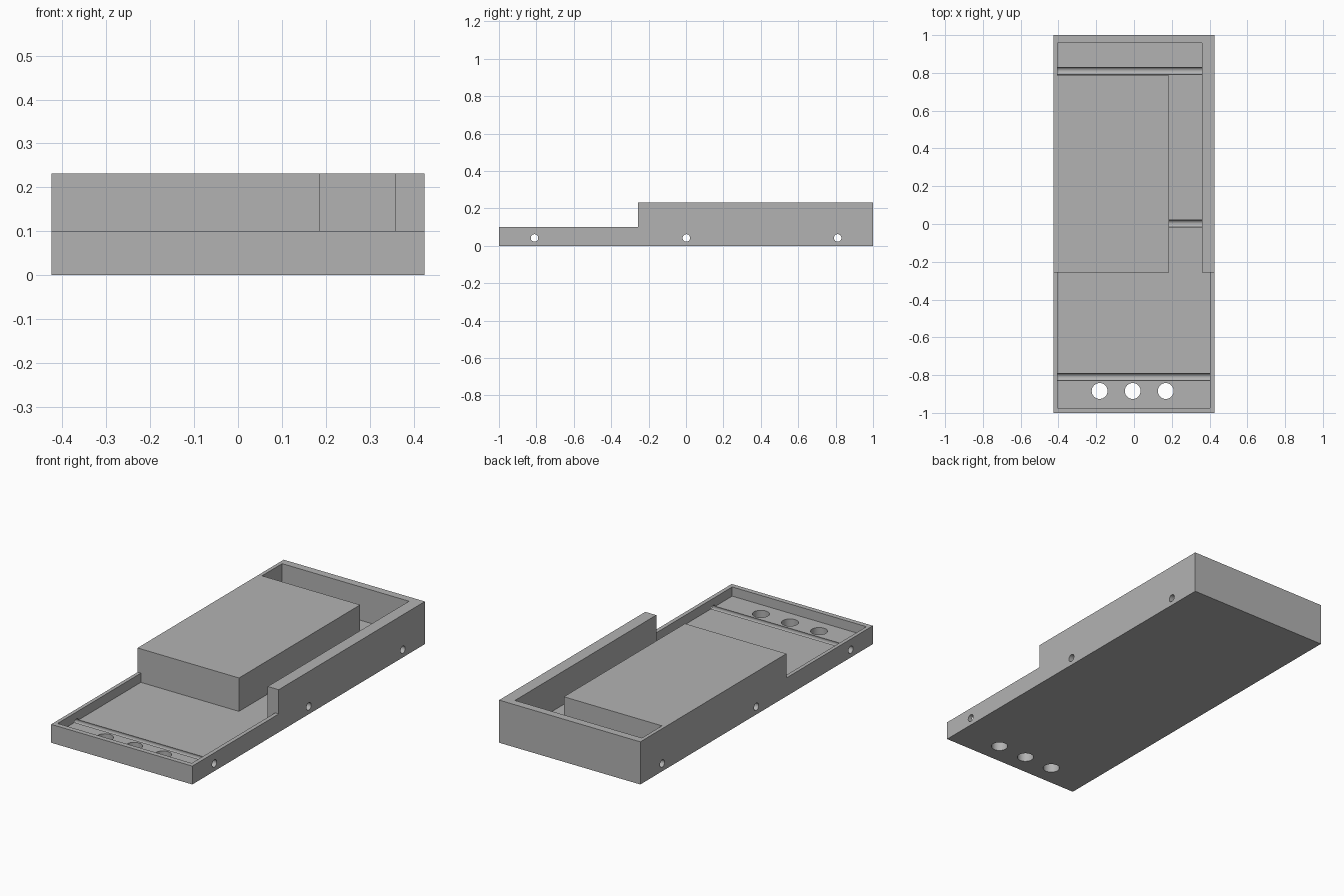
import bpy
import bmesh
import math
from mathutils import Matrix, Vector

cube = bpy.data.objects.get("Cube")
if cube:
    bpy.data.objects.remove(cube, do_unlink=True)

HALF_W, HEIGHT, LOW, FLOOR, STEP_Y = 0.425, 0.232, 0.1, 0.05, -0.257

grey = bpy.data.materials.new("plain_grey")
grey.use_nodes = True
grey.diffuse_color = (0.45, 0.45, 0.45, 1)
grey.node_tree.nodes["Principled BSDF"].inputs["Base Color"].default_value = grey.diffuse_color


def add_object(name, bm):
    bmesh.ops.recalc_face_normals(bm, faces=bm.faces)
    mesh = bpy.data.meshes.new(name)
    bm.to_mesh(mesh)
    bm.free()
    mesh.materials.append(grey)
    obj = bpy.data.objects.new(name, mesh)
    bpy.context.collection.objects.link(obj)
    return obj


def prism(name, outline, direction):
    """Extrude a closed outline along a direction."""
    bm = bmesh.new()
    face = bm.faces.new([bm.verts.new(p) for p in outline])
    result = bmesh.ops.extrude_face_region(bm, geom=[face], use_keep_orig=True)
    moved = [v for v in result["geom"] if isinstance(v, bmesh.types.BMVert)]
    bmesh.ops.translate(bm, verts=moved, vec=Vector(direction))
    return add_object(name, bm)


def drill(name, center, radius, length, axis):
    bm = bmesh.new()
    turn = Matrix.Rotation(math.pi / 2, 4, "Y") if axis == "X" else Matrix()
    bmesh.ops.create_cone(bm, cap_ends=True, segments=32, radius1=radius, radius2=radius,
                          depth=length, matrix=Matrix.Translation(center) @ turn)
    return add_object(name, bm)


# Stepped tray body, extruded across its width
profile = [(-1, 0), (1, 0), (1, HEIGHT), (STEP_Y, HEIGHT), (STEP_Y, LOW), (-1, LOW)]
tray = prism("tray_body", [(-HALF_W, y, z) for y, z in profile], (2 * HALF_W, 0, 0))

# Pocket running from the front bay, along the side channel, to the rear bay
pocket = [(-0.405, -0.973), (0.403, -0.973), (0.403, STEP_Y), (0.359, STEP_Y),
          (0.359, 0.958), (-0.405, 0.958), (-0.405, 0.785), (0.186, 0.785),
          (0.186, STEP_Y), (-0.405, STEP_Y)]
cutters = [prism("pocket_cutter", [(x, y, FLOOR) for x, y in pocket], (0, 0, 0.4))]

# Cross holes that also groove the floor
for y in (-0.81, 0.002, 0.811):
    cutters.append(drill("cross_hole_cutter", (0, y, 0.042), 0.02, 1.2, "X"))

# Three vertical holes through the front floor
for x in (-0.182, -0.007, 0.168):
    cutters.append(drill("floor_hole_cutter", (x, -0.884, 0), 0.042, 0.5, "Z"))

# Cut everything, then discard the cutters
bpy.context.view_layer.objects.active = tray
tray.select_set(True)
for cutter in cutters:
    cutter.hide_render = True
    mod = tray.modifiers.new("cut", "BOOLEAN")
    mod.operation = "DIFFERENCE"
    mod.solver = "EXACT"
    mod.object = cutter
    bpy.ops.object.modifier_apply(modifier=mod.name)
    bpy.data.objects.remove(cutter, do_unlink=True)

bpy.ops.object.shade_smooth_by_angle(angle=math.radians(30))
